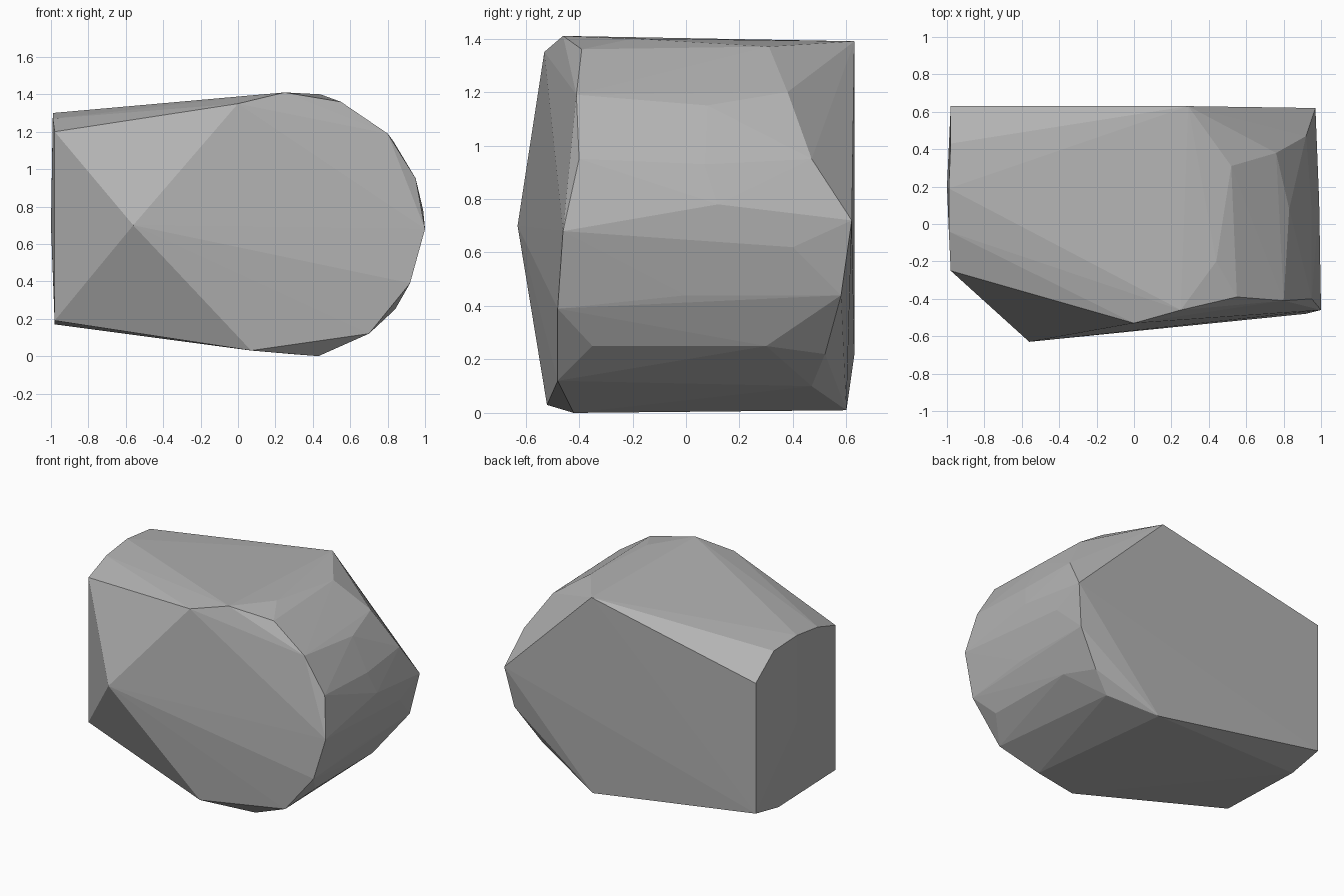
import bpy
import bmesh

default_cube = bpy.data.objects.get("Cube")
if default_cube:
    bpy.data.objects.remove(default_cube, do_unlink=True)


def make_material(name, colour):
    material = bpy.data.materials.new(name)
    material.use_nodes = True
    material.diffuse_color = colour
    shader = material.node_tree.nodes["Principled BSDF"]
    shader.inputs["Base Color"].default_value = colour
    shader.inputs["Roughness"].default_value = 0.9
    return material


def hull_object(name, points, material):
    """Wrap a closed faceted skin around the corner points."""
    bm = bmesh.new()
    for point in points:
        bm.verts.new(point)
    result = bmesh.ops.convex_hull(bm, input=bm.verts[:])
    unused = set(result["geom_interior"] + result["geom_unused"])
    loose = [item for item in unused if isinstance(item, bmesh.types.BMVert)]
    bmesh.ops.delete(bm, geom=loose, context="VERTS")
    bmesh.ops.recalc_face_normals(bm, faces=bm.faces[:])
    mesh = bpy.data.meshes.new(name)
    bm.to_mesh(mesh)
    bm.free()
    mesh.materials.append(material)
    stone = bpy.data.objects.new(name, mesh)
    bpy.context.collection.objects.link(stone)
    return stone


# Blunt peak on the front
front_peak = [(-.56, -.63, .7)]

# Rim of the front face, clockwise from the upper flat end
front_rim = [
    (-.98, -.25, 1.2), (0, -.53, 1.35), (.25, -.46, 1.41), (.55, -.39, 1.36),
    (.8, -.41, 1.19), (.95, -.4, .95), (1, -.46, .68), (.92, -.48, .39),
    (.7, -.48, .12), (.43, -.42, 0), (.07, -.52, .03), (-.98, -.25, .19),
]

# Rim of the back face, with its chipped upper corner
back_rim = [
    (-.98, .63, 1.13), (.29, .63, 1.39), (.97, .62, .72), (.92, .58, .44),
    (.75, .52, .22), (.3, .6, .01), (-.98, .63, .22),
]
chipped_corner = [(.52, .31, 1.37), (.76, .38, 1.2), (.92, .47, .95)]

# Curved edges of the flat end
flat_end = [
    (-.98, .43, 1.28), (-.99, .19, 1.3), (-.99, -.04, 1.27),
    (-1, .2, .7), (-.98, .38, .17),
]

# Worn bumps around the rounded end
rounded_end = [
    (.44, -.2, 1.4), (.83, .08, 1.15), (.95, .07, .93), (.99, .12, .78),
    (.98, -.2, .63), (.97, .4, .62), (.93, 0, .44), (.84, -.35, .25),
    (.83, .3, .25), (.62, .47, .1),
]

stone_grey = make_material("stone grey", (.45, .45, .45, 1))
corners = front_peak + front_rim + back_rim + chipped_corner + flat_end + rounded_end
hull_object("faceted_boulder", corners, stone_grey)
